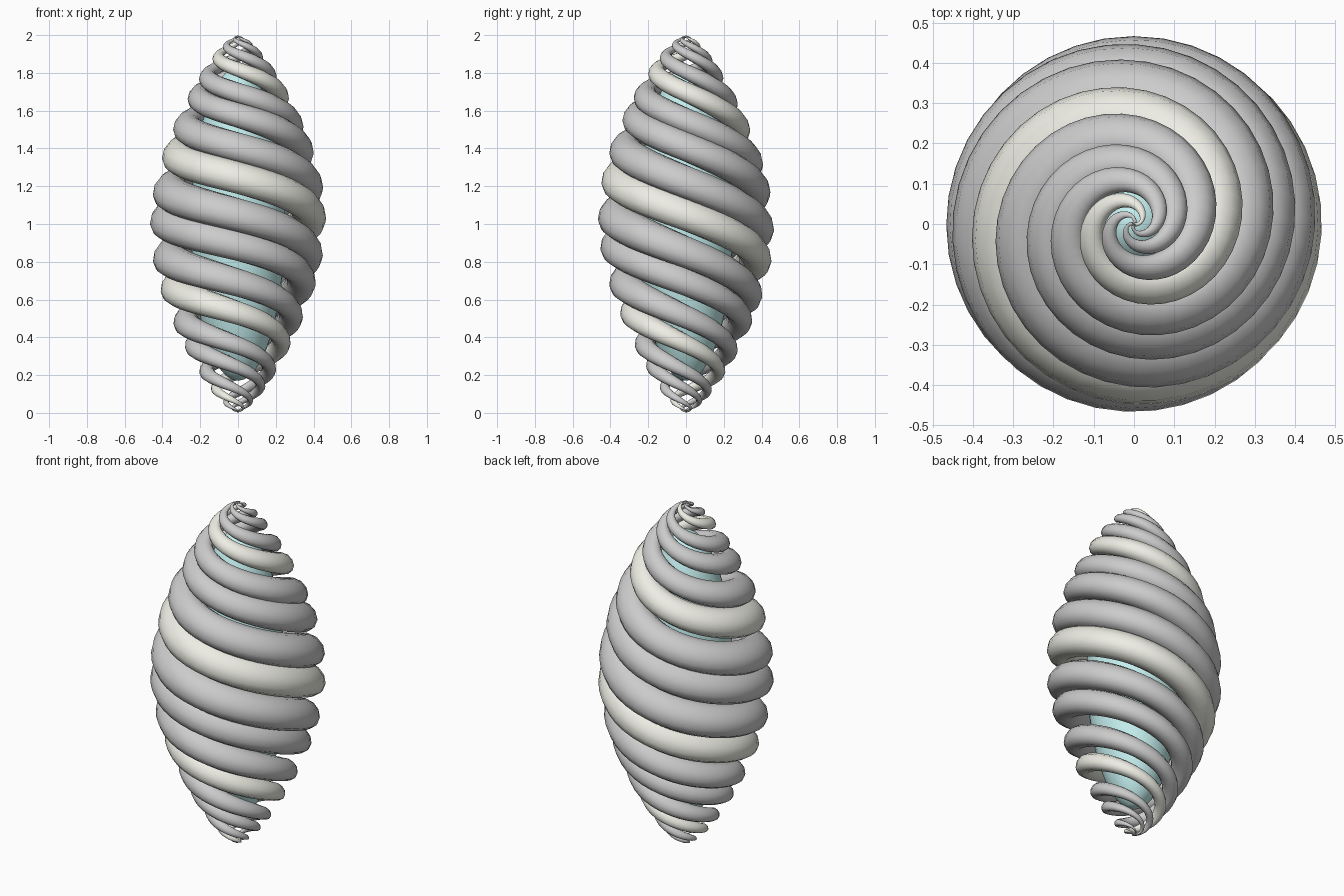
import bpy
import bmesh
from math import sin, cos, pi, radians
from mathutils import Vector

if "Cube" in bpy.data.objects:
    bpy.data.objects.remove(bpy.data.objects["Cube"])


def material(name, rgb):
    m = bpy.data.materials.new(name)
    m.diffuse_color = (*rgb, 1)
    m.use_nodes = True
    m.node_tree.nodes["Principled BSDF"].inputs["Base Color"].default_value = m.diffuse_color
    return m


def outer_radius(d):
    # spindle outline, d = distance from mid height
    return 0.46 * max(0.0, 1 - d * d) ** (1.08 - 0.35 * d * d)


PITCH, STEPS, SIDES = 0.737, 170, 12
TILT = radians(40)          # section leans outward and down, like a shingle


def make_strand(name, offset, mat=None):
    # tapered oval tube winding down the spindle, pitch shrinking to the tips
    path = []
    for i in range(STEPS + 1):
        a = pi / 2 * (1 - 2 * i / STEPS)
        h = sin(a)
        outer = outer_radius(abs(h))
        tube = max(0.004, outer * (0.193 + 0.018 * h))
        r = max(0.0, outer - tube) + 0.003
        th = pi + 2 * pi * (offset - a) / PITCH
        # the windings ride slightly higher on the front right
        lift = 0.035 * (0.6 + cos(th - 1.5 * pi - 0.5)) * (1 - h * h)
        path.append((Vector((r * cos(th), r * sin(th), 1 + 0.994 * h + lift)), th, tube))
    bm = bmesh.new()
    rings = []
    for i, (p, th, tube) in enumerate(path):
        t = (path[min(i + 1, STEPS)][0] - path[max(i - 1, 0)][0]).normalized()
        out = Vector((cos(th), sin(th), 0))
        out = (out - t * out.dot(t)).normalized()
        up = out.cross(t).normalized()
        if up.z < 0:
            up = -up
        major = out * cos(TILT) - up * sin(TILT)
        minor = out * sin(TILT) + up * cos(TILT)
        rings.append([bm.verts.new(p + tube * (1.12 * cos(u) * major + 0.92 * sin(u) * minor))
                      for u in (2 * pi * k / SIDES for k in range(SIDES))])
    for r0, r1 in zip(rings, rings[1:]):
        for k in range(SIDES):
            j = (k + 1) % SIDES
            bm.faces.new((r0[k], r0[j], r1[j], r1[k]))
    bm.faces.new(rings[0])
    bm.faces.new(rings[-1])
    bmesh.ops.recalc_face_normals(bm, faces=bm.faces)
    mesh = bpy.data.meshes.new(name)
    bm.to_mesh(mesh)
    bm.free()
    ob = bpy.data.objects.new(name, mesh)
    bpy.context.collection.objects.link(ob)
    bpy.ops.object.select_all(action='DESELECT')
    ob.select_set(True)
    bpy.context.view_layer.objects.active = ob
    bpy.ops.object.shade_smooth_by_angle(angle=radians(50))
    if mat:
        mesh.materials.append(mat)


# four spiral strands, grouped in two slightly closer pairs
make_strand("pale_strand", 0.383, material("pale", (0.85, 0.85, 0.78)))
for k, off in enumerate((0.180, 0.021, -0.182)):
    make_strand(f"grey_strand_{k + 1}", off)

# inner core
bpy.ops.mesh.primitive_uv_sphere_add(segments=32, ring_count=24, radius=1, location=(0, 0, 1))
core = bpy.context.object
core.name = "inner_core"
core.scale = (0.25, 0.25, 0.83)
bpy.ops.object.transform_apply(location=False, rotation=False, scale=True)
bpy.ops.object.shade_smooth_by_angle()
core.data.materials.append(material("teal", (0.55, 0.85, 0.85)))
